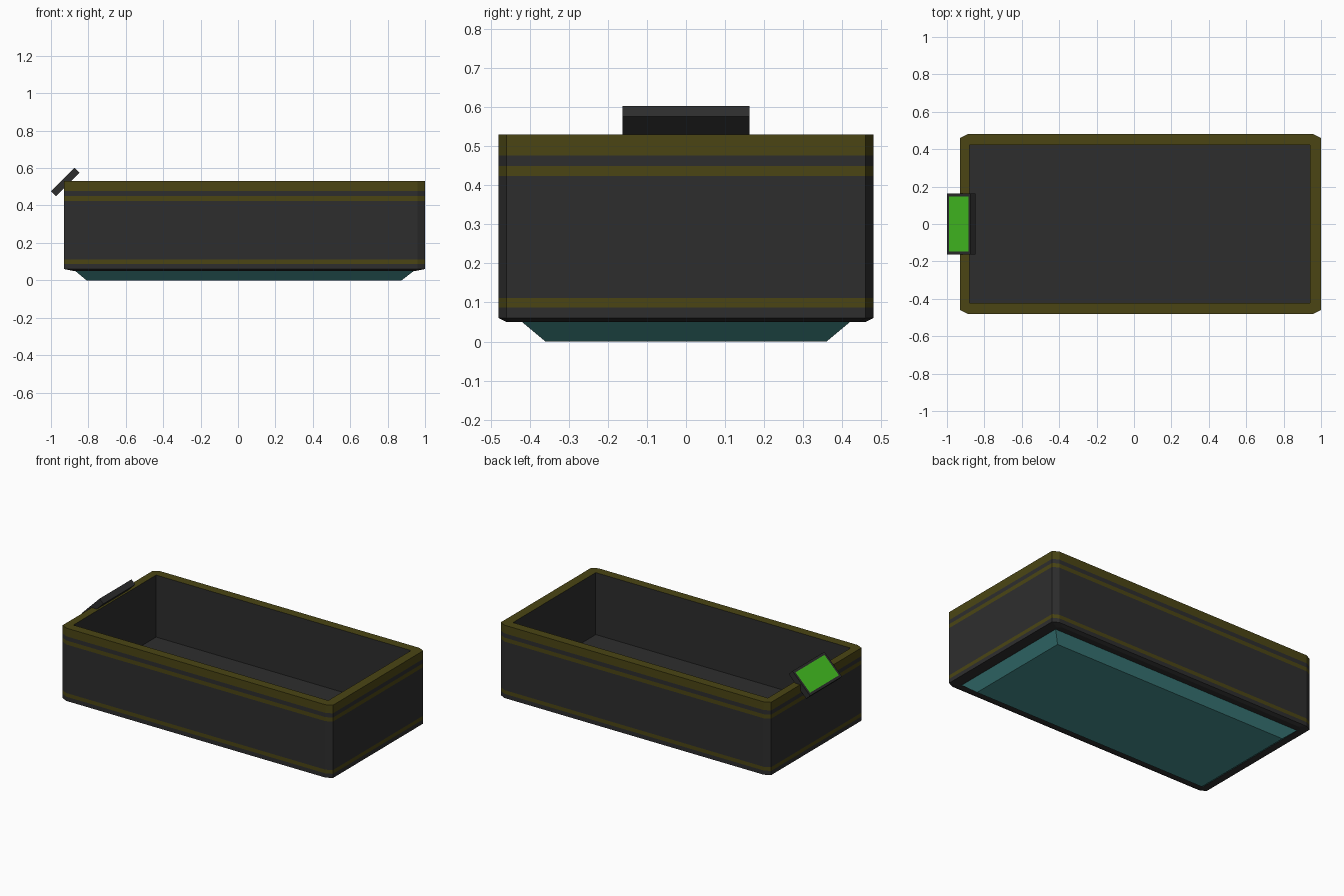
import bpy, bmesh, math
from mathutils import Matrix

if "Cube" in bpy.data.objects:
    bpy.data.objects.remove(bpy.data.objects["Cube"])


def material(name, rgb):
    m = bpy.data.materials.new(name)
    m.diffuse_color = (*rgb, 1)
    m.use_nodes = True
    m.node_tree.nodes["Principled BSDF"].inputs["Base Color"].default_value = m.diffuse_color
    return m


DARK = material("dark_grey", (0.027, 0.027, 0.027))
OLIVE = material("olive", (0.07, 0.06, 0.007))
TEAL = material("teal", (0.06, 0.28, 0.275))
GREEN = material("green", (0.06, 0.55, 0.016))


def finish(name, bm, mats):
    bmesh.ops.remove_doubles(bm, verts=bm.verts, dist=1e-5)
    bmesh.ops.recalc_face_normals(bm, faces=bm.faces)
    me = bpy.data.meshes.new(name)
    bm.to_mesh(me)
    bm.free()
    for m in mats:
        me.materials.append(m)
    ob = bpy.data.objects.new(name, me)
    bpy.context.collection.objects.link(ob)
    return ob


def loft(name, rings, bands, mats):
    """Stack chamfered rectangles (x0, x1, half_y, cut_x, cut_y, z); bands = material per step."""
    bm = bmesh.new()
    loops = []
    for x0, x1, h, cx, cy, z in rings:
        pts = [(x0 + cx, -h), (x1 - cx, -h), (x1, -h + cy), (x1, h - cy),
               (x1 - cx, h), (x0 + cx, h), (x0, h - cy), (x0, -h + cy)]
        loops.append([bm.verts.new((x, y, z)) for x, y in pts])
    for a, b, mat in zip(loops, loops[1:], bands):
        for i in range(8):
            j = (i + 1) % 8
            bm.faces.new((a[i], a[j], b[j], b[i])).material_index = mat
    bm.faces.new(loops[0][::-1])
    bm.faces.new(loops[-1])
    return finish(name, bm, mats)


# Open tray: outer wall with stripes, rim, inner wall and floor
outer = (-0.93, 1.0, 0.48, 0.04, 0.02)
inner = (-0.88, 0.94, 0.422, 0, 0)
rings = [(-0.88, 0.95, 0.46, 0.03, 0.02, 0.05)]
rings += [(*outer, z) for z in (0.06, 0.087, 0.111, 0.424, 0.45, 0.477, 0.53)]
rings += [(*inner, 0.53), (*inner, 0.13)]
loft("tray_body", rings, [0, 0, 1, 0, 1, 0, 1, 1, 0], [DARK, OLIVE])

# Tapered base under the tray
loft("base", [(-0.81, 0.875, 0.36, 0, 0, 0), (-0.87, 0.94, 0.42, 0, 0, 0.05)], [0], [TEAL])

# Tilted control panel with an inset screen
bm = bmesh.new()
bmesh.ops.create_cube(bm, size=1, matrix=Matrix.Diagonal((0.178, 0.326, 0.038, 1)))
bm.normal_update()
top = max(bm.faces, key=lambda f: f.normal.z)
bmesh.ops.inset_region(bm, faces=[top], thickness=0.022)
top.material_index = 1
panel = finish("control_panel", bm, [DARK, GREEN])
panel.rotation_euler = (0, -math.radians(45), 0)
panel.location = (-0.9236, 0, 0.5265)
